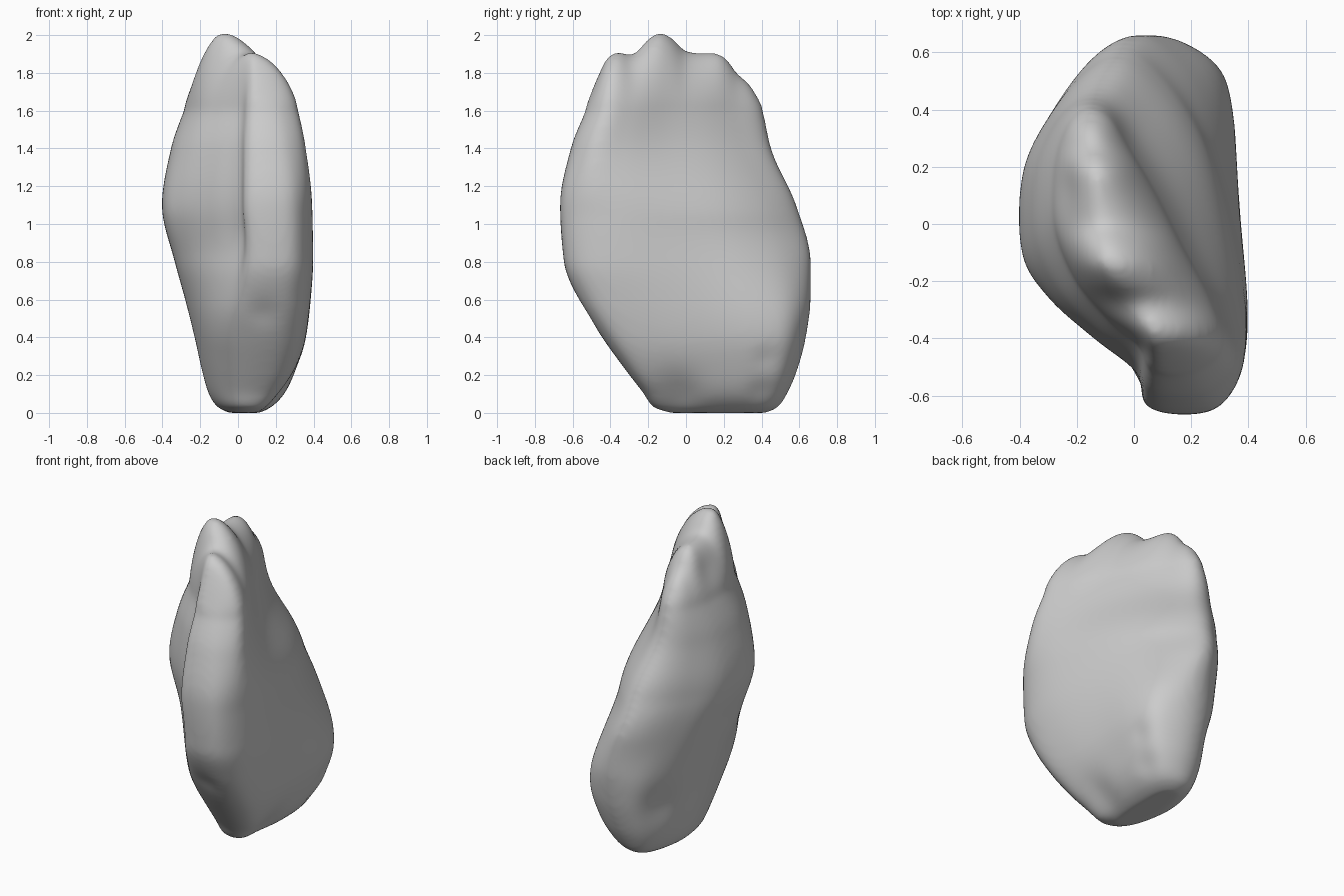
import bpy, bmesh, math
from mathutils import Vector

if "Cube" in bpy.data.objects:
    bpy.data.objects.remove(bpy.data.objects["Cube"])

# Horizontal outlines (x, y), all starting at the front fold, counter-clockwise
LOW = [(.03, -.41), (.15, -.435), (.26, -.42), (.335, -.34), (.36, -.13), (.355, .15), (.345, .39), (.305, .53),
       (.19, .605), (.05, .625), (-.08, .57), (-.18, .4), (-.23, .18), (-.21, -.03), (-.15, -.22), (-.06, -.35)]
MID = [(.035, -.62), (.15, -.655), (.29, -.63), (.37, -.5), (.385, -.3), (.33, 0), (.25, .25), (.13, .45),
       (-.02, .58), (-.15, .54), (-.28, .39), (-.385, .18), (-.39, -.1), (-.3, -.25), (-.14, -.39), (.01, -.51)]
HIGH = [(.02, -.47), (.075, -.495), (.17, -.48), (.245, -.4), (.21, -.27), (.12, -.09), (.04, .08), (-.03, .21),
        (-.09, .32), (-.15, .35), (-.21, .3), (-.25, .16), (-.25, -.02), (-.19, -.19), (-.1, -.31), (-.005, -.4)]
# z, x min, x max, y min, y max
BOUNDS = [(0, -.05, .12, -.09, .43), (.03, -.11, .18, -.18, .49), (.1, -.155, .25, -.225, .535),
          (.2, -.185, .3, -.3, .58), (.4, -.23, .36, -.445, .635), (.6, -.28, .385, -.57, .66),
          (.8, -.335, .398, -.647, .662), (1.1, -.403, .393, -.667, .585),
          (1.4, -.355, .36, -.61, .452), (1.6, -.288, .32, -.53, .408), (1.8, -.22, .24, -.43, .33)]
# Biting edge: y, x, height
EDGE = [(-.54, .1, 1.6), (-.45, .08, 1.82), (-.41, .075, 1.89), (-.36, .065, 1.912), (-.29, .03, 1.895),
        (-.2, -.05, 1.98), (-.14, -.08, 2.017), (-.08, -.09, 1.99), (.01, -.105, 1.91), (.08, -.12, 1.905),
        (.17, -.13, 1.905), (.21, -.135, 1.88), (.27, -.14, 1.8), (.33, -.15, 1.75), (.42, -.15, 1.6)]
# Small hollows: x, y, z, radius, depth
DENTS = [(.23, -.05, .1, .13, .05), (.28, .42, .09, .08, .03), (.33, .43, .28, .06, .015),
         (.14, -.5, .55, .08, .02), (-.22, .12, 1.75, .11, .025), (-.16, .48, .35, .12, .025)]
N = 128


def spline(a, b, c, d, t):
    return .5 * (2 * b + (c - a) * t + (2 * a - 5 * b + 4 * c - d) * t * t
                 + (3 * b - a - 3 * c + d) * t ** 3)


def table(rows, v):
    # Smooth lookup with slopes suited to uneven steps
    v = min(max(v, rows[0][0]), rows[-1][0])
    last = len(rows) - 1
    k = next(i for i in range(last) if v <= rows[i + 1][0])
    a, b = rows[k], rows[k + 1]
    h = b[0] - a[0]
    t = (v - a[0]) / h
    out = []
    for c in range(1, len(a)):
        d = [(rows[i + 1][c] - rows[i][c]) / (rows[i + 1][0] - rows[i][0]) for i in range(last)]

        def slope(i):
            if i in (0, last):
                return d[min(i, last - 1)]
            return 2 * d[i - 1] * d[i] / (d[i - 1] + d[i]) if d[i - 1] * d[i] > 0 else 0
        out.append(a[c] * (1 + 2 * t) * (1 - t) ** 2 + b[c] * t * t * (3 - 2 * t)
                   + h * slope(k) * t * (1 - t) ** 2 - h * slope(k + 1) * t * t * (1 - t))
    return out


def outline(pts):
    # Smooth closed curve, normalised to a unit box
    out, n = [], len(pts)
    for i in range(N):
        k, t = divmod(i * n / N, 1)
        out.append(spline(*[Vector(pts[(int(k) + j - 1) % n]) for j in range(4)], t))
    lo = [min(q[i] for q in out) for i in (0, 1)]
    hi = [max(q[i] for q in out) for i in (0, 1)]
    return [Vector(((q.x - lo[0]) / (hi[0] - lo[0]), (q.y - lo[1]) / (hi[1] - lo[1]))) for q in out]


low, mid, high = outline(LOW), outline(MID), outline(HIGH)


def ease(f):
    f = min(1, max(0, f))
    return f * f * (3 - 2 * f)


def section(z):
    f, g = ease((z - .35) / .65), min(1, max(0, (z - 1.05) / .58))
    g = .5 * g + .5 * ease(g)
    x0, x1, y0, y1 = table(BOUNDS, z)
    ring = [p.lerp(q, f).lerp(r, g) for p, q, r in zip(low, mid, high)]
    lo = [min(q[i] for q in ring) for i in (0, 1)]
    hi = [max(q[i] for q in ring) for i in (0, 1)]
    return [Vector((x0 + (p.x - lo[0]) / (hi[0] - lo[0]) * (x1 - x0),
                    y0 + (p.y - lo[1]) / (hi[1] - lo[1]) * (y1 - y0), z)) for p in ring]


# Body rings up to z = 1.6, then rings closing onto the scalloped biting edge
rings = [section(1.6 * i / 60) for i in range(61)]
base = rings[-1]
edge = [table(EDGE, p.y) for p in base]
for i in range(1, 25):
    k = math.sin(i / 24 * math.pi / 2)
    w = max(.01, 1 - k ** 1.5) ** .55
    rings.append([Vector((ex + (p.x - ex) * w, p.y, 1.6 + (h - 1.6) * k))
                  for p, (ex, h) in zip(base, edge)])

for ring in rings:
    for p in ring:
        for x, y, z, r, depth in DENTS:
            push = depth * math.exp(-((p - Vector((x, y, z))).length / r) ** 2)
            p += Vector((-x, .1 - y, 0)).normalized() * push

bm = bmesh.new()
vs = [[bm.verts.new(p) for p in ring] for ring in rings]
for a, b in zip(vs, vs[1:]):
    for i in range(N):
        j = (i + 1) % N
        bm.faces.new((a[i], a[j], b[j], b[i]))
bm.faces.new(vs[0][::-1])
top = bm.faces.new(vs[-1])
bmesh.ops.triangulate(bm, faces=[top])
bmesh.ops.recalc_face_normals(bm, faces=bm.faces)
mesh = bpy.data.meshes.new("tooth")
bm.to_mesh(mesh)
bm.free()
tooth = bpy.data.objects.new("tooth", mesh)
bpy.context.collection.objects.link(tooth)

# Even, soft surface
remesh = tooth.modifiers.new("even_surface", 'REMESH')
remesh.mode = 'VOXEL'
remesh.voxel_size = .016
remesh.use_smooth_shade = True
soft = tooth.modifiers.new("soften", 'SMOOTH')
soft.factor = .5
soft.iterations = 18
